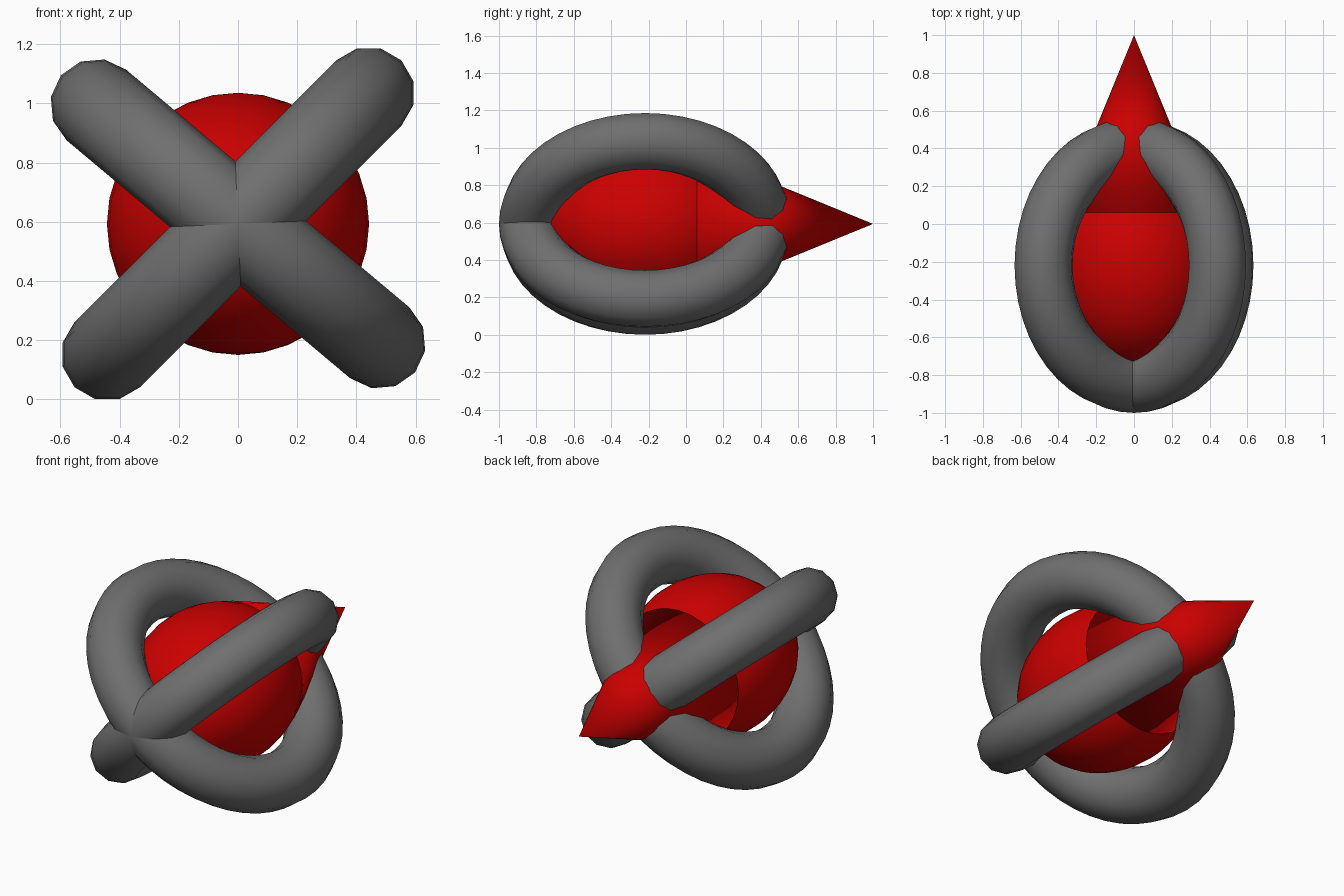
import bpy
from math import radians

if "Cube" in bpy.data.objects:
    bpy.data.objects.remove(bpy.data.objects["Cube"])

CZ = 0.593   # height of the shared y axis
CY = -0.219  # shared centre of core and rings


def material(name, color):
    mat = bpy.data.materials.new(name)
    mat.diffuse_color = color
    mat.use_nodes = True
    mat.node_tree.nodes["Principled BSDF"].inputs["Base Color"].default_value = mat.diffuse_color
    return mat


red = material("red", (0.6, 0.0, 0.0, 1))
dark = material("dark_grey", (0.16, 0.16, 0.16, 1))


def finish(name, mat):
    ob = bpy.context.object
    ob.name = name
    ob.data.materials.append(mat)
    bpy.ops.object.shade_smooth()
    return ob


# egg-like core, stretched along y
bpy.ops.mesh.primitive_uv_sphere_add(segments=32, ring_count=16, radius=1,
                                     location=(0, CY, CZ),
                                     scale=(0.443, 0.54, 0.443))
finish("core_ball", red)

# spike pointing to the back
bpy.ops.mesh.primitive_cone_add(vertices=32, radius1=0.385, radius2=0, depth=0.94,
                                location=(0, 0.53, CZ),
                                rotation=(radians(-90), 0, 0))
finish("rear_spike", red)

# two crossed rings around the core
for name, angle in (("ring_a", -45), ("ring_b", 40)):
    bpy.ops.mesh.primitive_torus_add(major_radius=0.625, minor_radius=0.156,
                                     major_segments=48, minor_segments=12,
                                     location=(0, CY, CZ),
                                     rotation=(0, radians(angle), 0))
    finish(name, dark)
